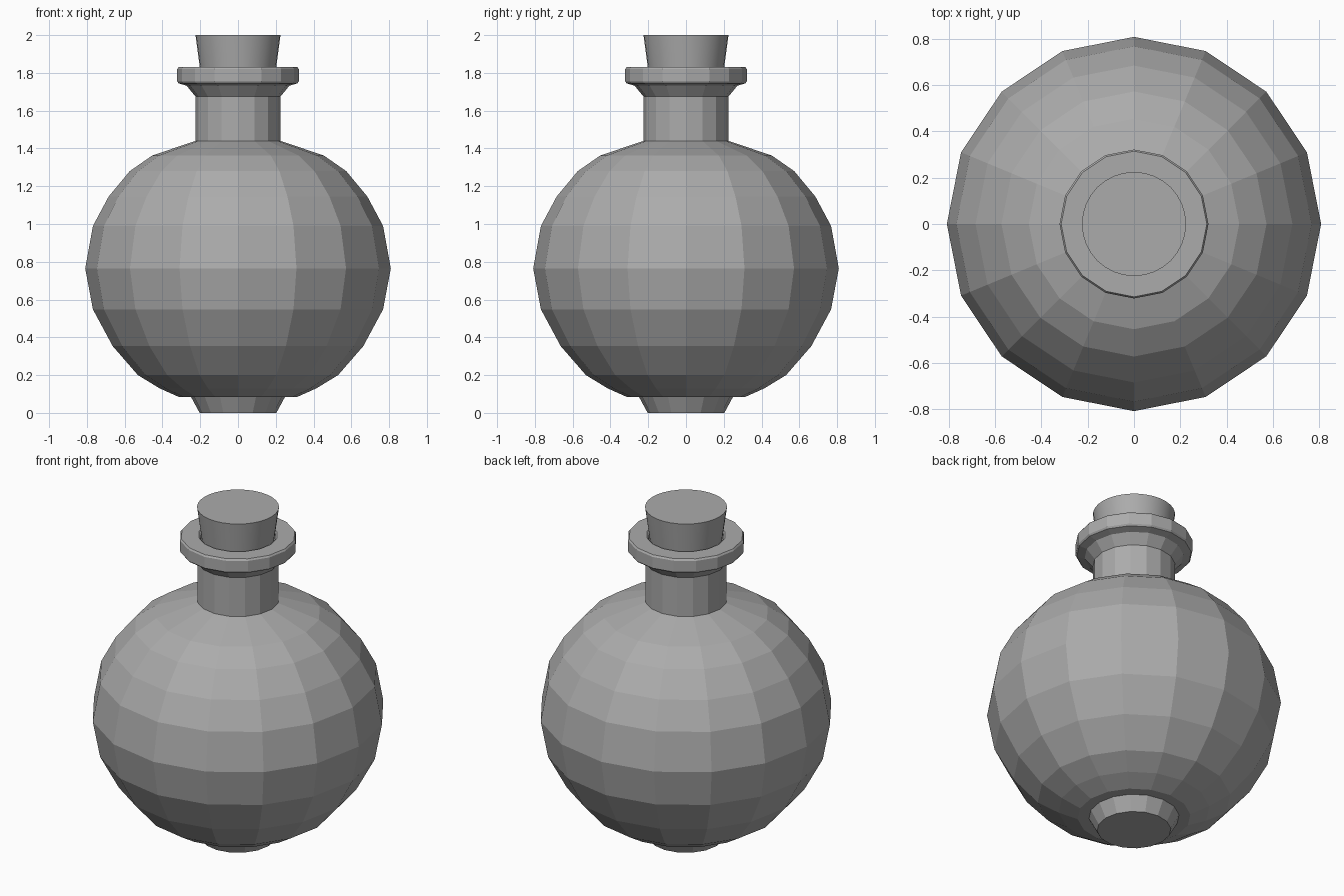
import bpy
import bmesh
from math import cos, sin, tau, radians

cube = bpy.data.objects.get("Cube")
if cube:
    bpy.data.objects.remove(cube, do_unlink=True)


def make_material(name, rgb):
    mat = bpy.data.materials.new(name)
    mat.use_nodes = True
    mat.diffuse_color = (*rgb, 1)
    mat.node_tree.nodes["Principled BSDF"].inputs["Base Color"].default_value = (*rgb, 1)
    return mat


def lathe(name, profile, sides, mat):
    """Spin a (radius, height) profile round z and cap both ends."""
    bm = bmesh.new()
    rings = []
    for r, z in profile:
        rings.append([bm.verts.new((r * cos(tau * i / sides), r * sin(tau * i / sides), z))
                      for i in range(sides)])
    for low, high in zip(rings, rings[1:]):
        for i in range(sides):
            j = (i + 1) % sides
            bm.faces.new((low[i], low[j], high[j], high[i]))
    bm.faces.new(rings[0][::-1])
    bm.faces.new(rings[-1])
    bmesh.ops.recalc_face_normals(bm, faces=bm.faces)
    mesh = bpy.data.meshes.new(name)
    bm.to_mesh(mesh)
    bm.free()
    mesh.materials.append(mat)
    obj = bpy.data.objects.new(name, mesh)
    bpy.context.collection.objects.link(obj)
    return obj


grey = make_material("mid grey", (0.41, 0.41, 0.41))

# Bottle: foot, round body, neck, flared lip and recessed mouth
foot = [(0.203, 0), (0.248, 0.083)]
body = [(0.31, 0.083), (0.415, 0.13), (0.53, 0.2), (0.663, 0.353), (0.768, 0.548),
        (0.809, 0.765), (0.768, 0.99), (0.685, 1.145), (0.573, 1.28), (0.455, 1.362)]
neck = [(0.226, 1.44), (0.226, 1.676)]
lip = [(0.272, 1.732), (0.315, 1.745), (0.322, 1.755), (0.322, 1.82), (0.315, 1.83)]
mouth = [(0.218, 1.83), (0.208, 1.82), (0.208, 1.6)]
lathe("bottle", foot + body + neck + lip + mouth, 16, grey)

# Tapered stopper with a smooth side
stopper = lathe("stopper", [(0.178, 1.65), (0.225, 2.0)], 32, grey)
bpy.ops.object.select_all(action="DESELECT")
stopper.select_set(True)
bpy.context.view_layer.objects.active = stopper
bpy.ops.object.shade_smooth_by_angle(angle=radians(30))
